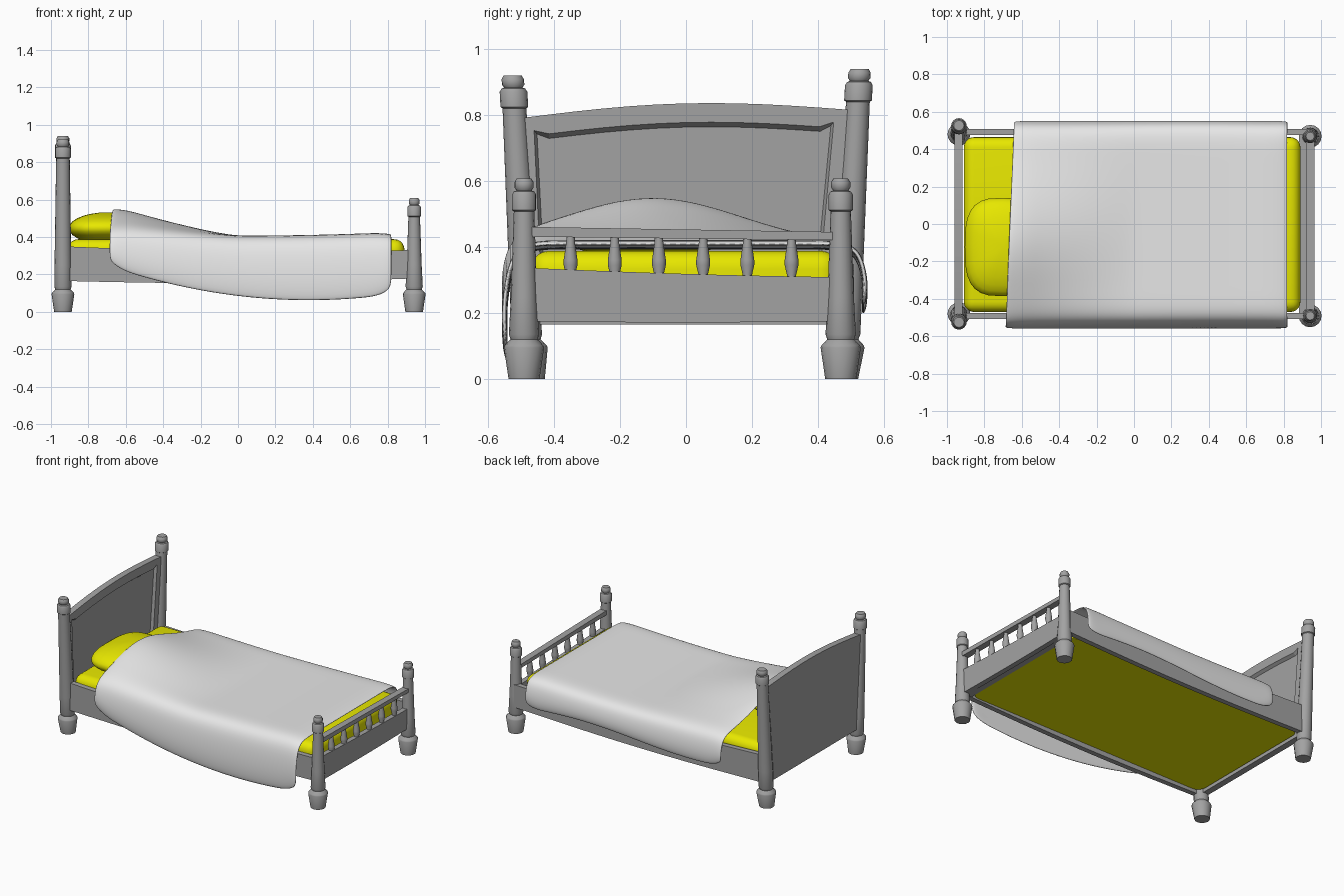
import bpy, bmesh, math

cube = bpy.data.objects.get("Cube")
if cube:
    bpy.data.objects.remove(cube, do_unlink=True)


def material(name, rgb):
    mat = bpy.data.materials.new(name)
    mat.use_nodes = True
    mat.diffuse_color = (*rgb, 1)
    mat.node_tree.nodes["Principled BSDF"].inputs["Base Color"].default_value = (*rgb, 1)
    return mat


GREY = material("grey wood", (0.365, 0.365, 0.365))
YELLOW = material("yellow bedding", (0.8, 0.8, 0.0))
WHITE = material("white cloth", (0.8, 0.8, 0.8))


def finish(name, bm, mat, angle=None, fix_normals=True):
    """Turn a bmesh into an object, optionally smooth shaded."""
    if fix_normals:
        bmesh.ops.recalc_face_normals(bm, faces=bm.faces)
    mesh = bpy.data.meshes.new(name)
    bm.to_mesh(mesh)
    bm.free()
    mesh.materials.append(mat)
    obj = bpy.data.objects.new(name, mesh)
    bpy.context.collection.objects.link(obj)
    if angle:
        bpy.ops.object.select_all(action='DESELECT')
        obj.select_set(True)
        bpy.context.view_layer.objects.active = obj
        bpy.ops.object.shade_smooth_by_angle(angle=math.radians(angle))
    return obj


def skin(bm, rings):
    """Bridge closed rings of points and cap both ends."""
    loops = [[bm.verts.new(p) for p in ring] for ring in rings]
    n = len(loops[0])
    for a, b in zip(loops, loops[1:]):
        for k in range(n):
            m = (k + 1) % n
            bm.faces.new((a[k], a[m], b[m], b[k]))
    bm.faces.new(loops[0][::-1])
    bm.faces.new(loops[-1])


def lathe(name, profile, x, y, sides=16, lean=0.0):
    """Turned wooden part; lean shifts the axis in y with height."""
    bm = bmesh.new()
    skin(bm, [[(x + r * math.cos(2 * math.pi * k / sides),
                y + lean * z + r * math.sin(2 * math.pi * k / sides), z)
               for k in range(sides)] for r, z in profile])
    return finish(name, bm, GREY, 35)


def beam(name, axis, ends, centre, thick, low, high, sag=0.0, steps=10):
    """Board along x or y whose edges may slope and sag."""
    bm = bmesh.new()
    rings = []
    for i in range(steps + 1):
        t = i / steps
        along = ends[0] + (ends[1] - ends[0]) * t
        dip = sag * math.sin(math.pi * t)
        z0 = low[0] + (low[1] - low[0]) * t - dip
        z1 = high[0] + (high[1] - high[0]) * t - dip
        a, b = centre - thick / 2, centre + thick / 2
        section = [(a, z0), (b, z0), (b, z1), (a, z1)]
        rings.append([(along, c, z) if axis == 'x' else (c, along, z) for c, z in section])
    skin(bm, rings)
    return finish(name, bm, GREY)


# Turned corner posts
def post_profile(top, neck):
    ring = top - 0.1
    collar = neck + 0.006
    return [(0.047, 0), (0.061, 0.095), (0.058, 0.102), (0.041, 0.12), (0.046, 0.135),
            (neck + 0.009, 0.25), (neck, ring), (collar, ring + 0.004), (collar, ring + 0.05),
            (neck, ring + 0.06), (neck - 0.008, ring + 0.063), (neck - 0.002, ring + 0.072),
            (neck - 0.002, ring + 0.088), (neck - 0.009, top)]


for side, label, top, foot_y in ((-1, "right", 0.92, -0.491), (1, "left", 0.94, 0.469)):
    lathe("head_post_" + label, post_profile(top, 0.036), -0.936, side * 0.475,
          lean=side * 0.055)
    lathe("foot_post_" + label, post_profile(0.608, 0.031), 0.942, foot_y)
    # Long side rails
    beam("side_rail_" + label, 'x', (-0.93, 0.93), side * 0.492, 0.034,
         (0.165, 0.178), (0.35, 0.33), sag=0.018)

# Footboard: lower board, inner ledge, top rail and spindles
beam("foot_board", 'y', (-0.49, 0.47), 0.942, 0.034, (0.175, 0.175), (0.337, 0.308), sag=0.004)
beam("foot_ledge", 'y', (-0.48, 0.48), 0.905, 0.045, (0.178, 0.178), (0.21, 0.21))
beam("foot_top_rail", 'y', (-0.49, 0.47), 0.942, 0.044, (0.431, 0.42), (0.461, 0.445))
for i in range(6):
    lathe(f"spindle_{i + 1}", [(0.014, 0.3), (0.014, 0.315), (0.021, 0.345), (0.021, 0.36),
                               (0.013, 0.415), (0.013, 0.435)], 0.942, -0.35 + 0.134 * i, 12)

# Headboard with arched top and a recessed panel
bm = bmesh.new()
outline = [(-0.475, 0.165)]
for i in range(13):
    t = i / 12
    outline.append((-0.505 + 0.997 * t, 0.79 + 0.026 * t + 0.032 * math.sin(math.pi * t)))
outline.append((0.435, 0.165))
front = bm.faces.new([bm.verts.new((-0.917, y, z)) for y, z in outline])
back = bmesh.ops.extrude_face_region(bm, geom=[front], use_keep_orig=True)
moved = [g for g in back["geom"] if isinstance(g, bmesh.types.BMVert)]
bmesh.ops.translate(bm, verts=moved, vec=(-0.043, 0, 0))
bmesh.ops.recalc_face_normals(bm, faces=bm.faces)
bmesh.ops.inset_region(bm, faces=[front], thickness=0.058, depth=0)
bmesh.ops.inset_region(bm, faces=[front], thickness=0.014, depth=-0.018)
finish("headboard", bm, GREY)

# Mattress, rounded everywhere except underneath
bm = bmesh.new()
bmesh.ops.create_cube(bm, size=1)
for v in bm.verts:
    v.co = (-0.01 + v.co.x * 1.8, -0.003 + v.co.y * 0.935, 0.285 + v.co.z * 0.206)
edges = [e for e in bm.edges if any(v.co.z > 0.3 for v in e.verts)]
bmesh.ops.bevel(bm, geom=edges, offset=0.055, segments=5, profile=0.5, affect='EDGES')
finish("mattress", bm, YELLOW, 40)

# Plump pillow with a squarish plan
bm = bmesh.new()
bmesh.ops.create_uvsphere(bm, u_segments=28, v_segments=14, radius=1)
for v in bm.verts:
    r = math.hypot(v.co.x, v.co.y)
    a = math.atan2(v.co.y, v.co.x)
    c, s = math.cos(a), math.sin(a)
    px = math.copysign(abs(c) ** 0.65, c) * r
    py = math.copysign(abs(s) ** 0.65, s) * r
    v.co = (-0.70 + 0.205 * px, -0.123 + 0.263 * py, 0.447 + 0.085 * v.co.z)
finish("pillow", bm, YELLOW, 60)


# Draped blanket, raised over the pillow and longer at the front
def blanket_top(x, y):
    rise = 0.158 * max(0.0, min(1.0, -x / 0.65)) ** 1.25
    base = 0.407 + 0.017 * max(0.0, x / 0.8) ** 2
    return base + rise * math.exp(-((y + 0.1) / 0.38) ** 2)


DRAPE = [(0.552, 0), (0.562, 0.3), (0.548, 0.7), (0.52, 0.92), (0.46, 1)]
FLAT = [-0.36, -0.24, -0.12, 0, 0.12, 0.24, 0.36]
section = ([(-y, f) for y, f in DRAPE] + [(y, 1) for y in FLAT]
           + [(y - 0.008, f) for y, f in reversed(DRAPE)])
bm = bmesh.new()
rows = []
COLS = 18
for i in range(COLS + 1):
    u = i / COLS
    row = []
    for y, f in section:
        x = -0.667 + 1.49 * u + 0.04 * y * (1 - u)
        if y < 0:
            hem = 0.057 + 0.18 * ((x - 0.38) / 1.06) ** 2
        else:
            hem = 0.215 + 0.02 * math.sin(4 * x)
        # soften the hem corners and the two cross edges
        hem += 0.025 * (i in (0, COLS))
        top = blanket_top(x, y) - 0.008 * (i in (0, COLS))
        row.append(bm.verts.new((x, y, hem + f * (top - hem))))
    rows.append(row)
for a, b in zip(rows, rows[1:]):
    for j in range(len(section) - 1):
        bm.faces.new((a[j], b[j], b[j + 1], a[j + 1]))
blanket = finish("blanket", bm, WHITE, 70, fix_normals=False)
solid = blanket.modifiers.new("Thickness", 'SOLIDIFY')
solid.thickness = 0.015
solid.offset = -1
sub = blanket.modifiers.new("Smooth", 'SUBSURF')
sub.levels = sub.render_levels = 2
